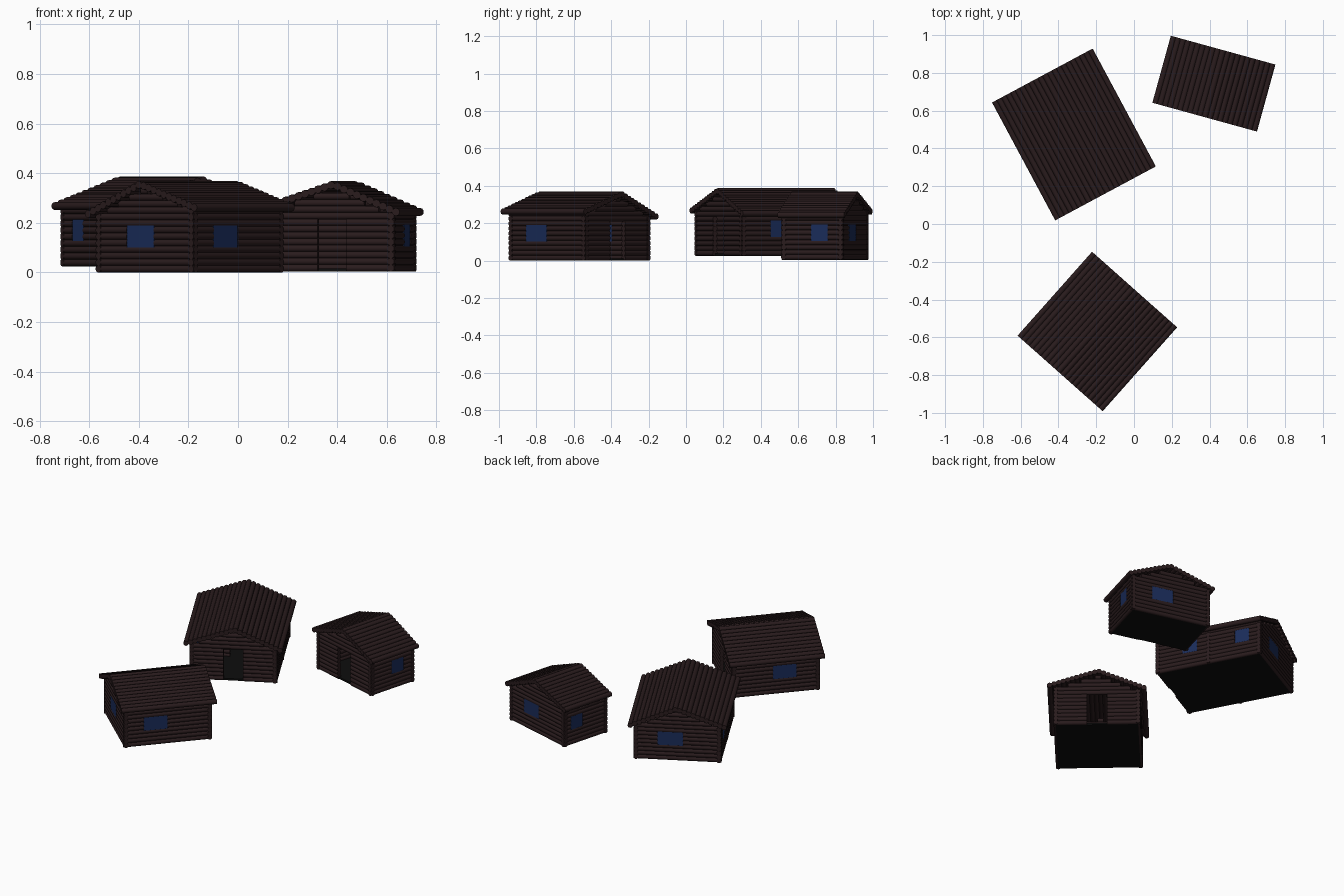
import bpy, bmesh, math
from mathutils import Matrix, Vector

if "Cube" in bpy.data.objects:
    bpy.data.objects.remove(bpy.data.objects["Cube"])


def material(name, rgb):
    m = bpy.data.materials.new(name)
    m.diffuse_color = (*rgb, 1)
    m.use_nodes = True
    m.node_tree.nodes["Principled BSDF"].inputs["Base Color"].default_value = m.diffuse_color
    return m


WOOD = material("dark_wood", (0.022, 0.011, 0.012))
GLASS = material("blue_glass", (0.010, 0.025, 0.10))
BLACK = material("floor_black", (0.004, 0.004, 0.004))
R, STEP = 0.0145, 0.0262      # wall log radius and row spacing
ROOF_R, RIDGE_X = 0.016, 0.008


def log(bm, a, b, r):
    a, b = Vector(a), Vector(b)
    d = b - a
    if d.length < 0.012:
        return
    m = Matrix.Translation((a + b) / 2) @ d.to_track_quat('Z', 'Y').to_matrix().to_4x4()
    bmesh.ops.create_cone(bm, cap_ends=True, segments=10, radius1=r, radius2=r,
                          depth=d.length, matrix=m)


def box(bm, lo, hi):
    lo, hi = Vector(lo), Vector(hi)
    m = Matrix.Translation((lo + hi) / 2) @ Matrix.Diagonal((*(hi - lo), 1))
    bmesh.ops.create_cube(bm, size=1, matrix=m)


def finish(bm, name, mat, world, smooth=False):
    me = bpy.data.meshes.new(name)
    bm.to_mesh(me)
    bm.free()
    ob = bpy.data.objects.new(name, me)
    bpy.context.collection.objects.link(ob)
    me.materials.append(mat)
    ob.matrix_world = world
    if smooth:
        bpy.context.view_layer.objects.active = ob
        ob.select_set(True)
        bpy.ops.object.shade_smooth_by_angle(angle=math.radians(45))
        ob.select_set(False)


def cabin(name, centre, angle, half, roof_half, base, peak, eaves, rear, right, left,
          partition=False):
    """Door faces local -y; openings are lists of (position along wall, width)."""
    world = Matrix.Translation((*centre, 0)) @ Matrix.Rotation(math.radians(angle), 4, 'Z')
    hx, hy = half[0] - R, half[1] - R
    rx, ry = roof_half
    zw0, zw1 = base + 0.098, base + 0.192

    def roof_z(x):
        e = eaves[0] if x < RIDGE_X else eaves[1]
        run = rx - ROOF_R + (RIDGE_X if x < RIDGE_X else -RIDGE_X)
        return peak - (peak - e) * abs(x - RIDGE_X) / run

    def span(z):
        # width of a gable log that still fits below the roof
        xs = [i * 0.004 for i in range(-int(half[0] / 0.004), int(half[0] / 0.004) + 1)]
        ok = [x for x in xs if roof_z(x) > z + 0.02]
        if not ok:
            return None
        return (-half[0] if ok[0] == xs[0] else ok[0], half[0] if ok[-1] == xs[-1] else ok[-1])

    def wall(bm, place, limits, openings):
        # rows of logs, interrupted by openings (centre, width, z0, z1)
        z = base + R
        while z < peak:
            lim = limits(z)
            if lim:
                cur = lim[0]
                for c, w, z0, z1 in sorted(openings):
                    if z0 < z < z1:
                        log(bm, place(cur, z), place(c - w / 2, z), R)
                        cur = c + w / 2
                log(bm, place(cur, z), place(lim[1], z), R)
            z += STEP

    def side_limits(x):
        return lambda z: (-half[1], half[1]) if z < roof_z(x) - 0.004 else None

    win = lambda items: [(c, w, zw0, zw1) for c, w in items]

    # log walls
    bm = bmesh.new()
    wall(bm, lambda t, z: (t, -hy, z), span, [(0, 0.12, base - 1, base + 0.2)])
    wall(bm, lambda t, z: (t, hy, z), span, win(rear))
    wall(bm, lambda t, z: (hx, t, z), side_limits(hx), win(right))
    wall(bm, lambda t, z: (-hx, t, z), side_limits(-hx), win(left))
    if partition:
        wall(bm, lambda t, z: (t, 0, z), span, [(0, 0.12, base - 1, base + 0.2)])
    finish(bm, name + "_log_walls", WOOD, world, True)

    # roof of parallel logs
    bm = bmesh.new()
    n = round(2 * (rx - ROOF_R) / 0.0275)
    for i in range(n + 1):
        x = -rx + ROOF_R + 2 * (rx - ROOF_R) * i / n
        log(bm, (x, -ry, roof_z(x)), (x, ry, roof_z(x)), ROOF_R)
    finish(bm, name + "_log_roof", WOOD, world, True)

    # window panes
    bm = bmesh.new()
    t = 0.011
    for c, w in rear:
        box(bm, (c - w / 2, hy - t, zw0), (c + w / 2, hy + t, zw1))
    for sx, items in ((1, right), (-1, left)):
        for c, w in items:
            box(bm, (sx * hx - t, c - w / 2, zw0), (sx * hx + t, c + w / 2, zw1))
    finish(bm, name + "_windows", GLASS, world)

    # floor
    bm = bmesh.new()
    box(bm, (-hx, -hy, base), (hx, hy, base + 0.012))
    finish(bm, name + "_floor", BLACK, world)


cabin("large_cabin", (-0.318, 0.474), 28.2, (0.268, 0.344), (0.303, 0.354), 0.025,
      0.374, (0.268, 0.252), rear=[(0.044, 0.155)],
      right=[(-0.12, 0.093), (0.22, 0.093)], left=[(-0.12, 0.093), (0.2, 0.093)],
      partition=True)
cabin("small_cabin", (0.423, 0.743), -15.4, (0.261, 0.171), (0.288, 0.184), 0.004,
      0.355, (0.263, 0.244), rear=[(0.055, 0.14)],
      right=[(0.04, 0.093)], left=[(0.07, 0.093)])
cabin("square_cabin", (-0.194, -0.569), 138.4, (0.264, 0.275), (0.302, 0.297), 0.0,
      0.356, (0.262, 0.236), rear=[(0.025, 0.145)],
      right=[(0.055, 0.147)], left=[(0.077, 0.147)])
